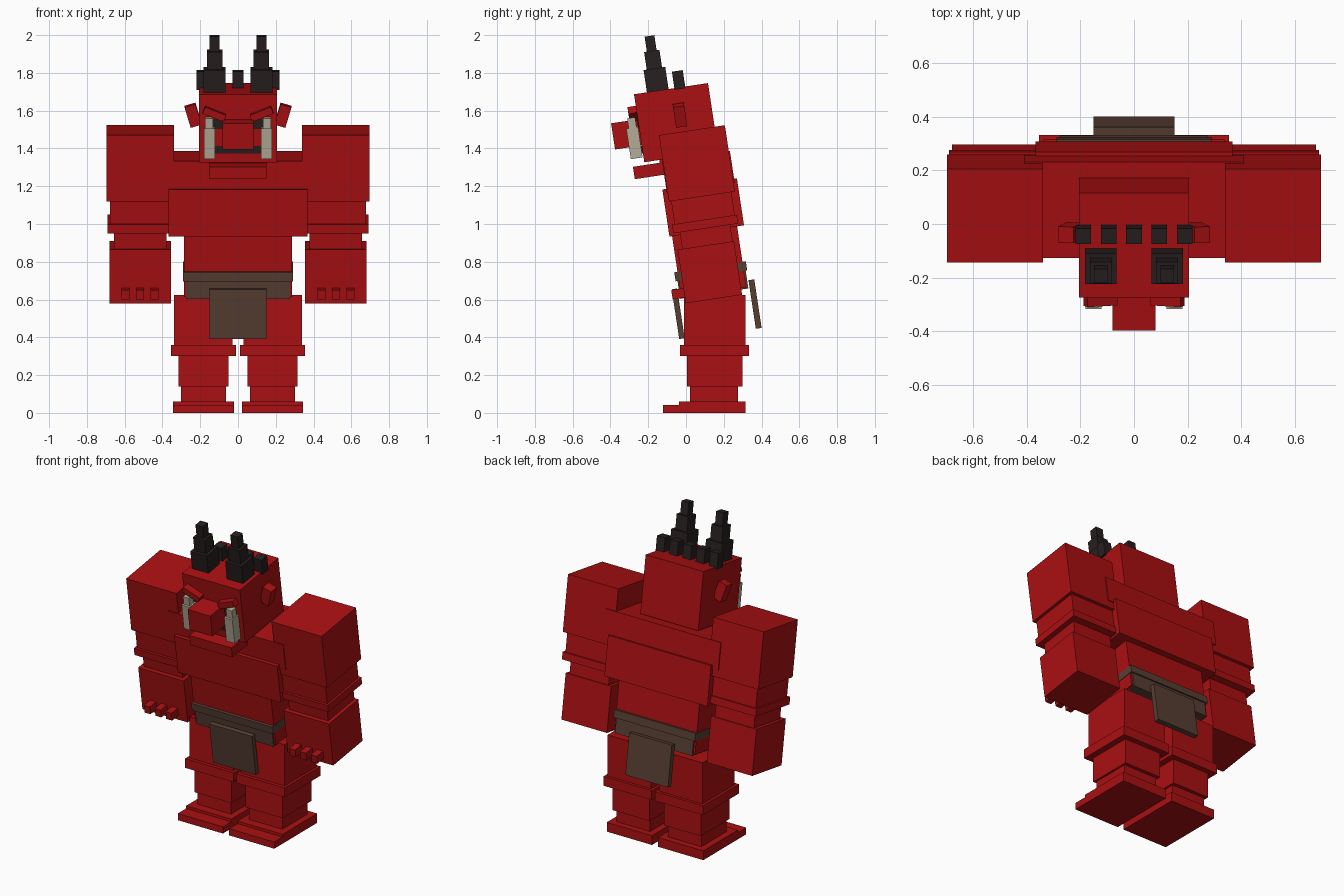
import bpy, bmesh
from mathutils import Matrix, Vector

LEAN = Matrix.Rotation(0.15, 4, 'X')   # forward lean of the whole upper body
UPRIGHT = Matrix.Identity(4)


def material(name, rgb):
    m = bpy.data.materials.new(name)
    m.diffuse_color = (*rgb, 1)
    return m


RED = material("red_skin", (0.40, 0.005, 0.006))
BROWN = material("brown_leather", (0.095, 0.048, 0.032))
BLACK = material("black_horn", (0.020, 0.014, 0.014))
IVORY = material("ivory", (0.46, 0.41, 0.31))


def box(name, x, y, z, mat=RED, frame=LEAN, roll=0.0):
    """Box from (min, max) ranges, rolled about its own y axis, placed in frame."""
    ranges = (x, y, z)
    centre = Vector([(a + b) / 2 for a, b in ranges])
    size = [b - a for a, b in ranges]
    bm = bmesh.new()
    bmesh.ops.create_cube(bm, size=1, matrix=frame @ Matrix.Translation(centre)
                          @ Matrix.Rotation(roll, 4, 'Y') @ Matrix.Diagonal((*size, 1)))
    mesh = bpy.data.meshes.new(name)
    bm.to_mesh(mesh)
    bm.free()
    mesh.materials.append(mat)
    ob = bpy.data.objects.new(name, mesh)
    bpy.context.collection.objects.link(ob)


def pair(name, x, y, z, mat=RED, frame=LEAN, roll=0.0):
    """The same box on both sides of the body."""
    box("left_" + name, x, y, z, mat, frame, roll)
    box("right_" + name, (-x[1], -x[0]), y, z, mat, frame, -roll)


def around(c, half):
    return (c - half, c + half)


# Legs and feet (upright)
LEG = 0.183
for name, half, y, z in (
        ("thigh", 0.155, (-0.01, 0.315), (0.35, 0.625)),
        ("knee_band", 0.172, (-0.032, 0.333), (0.30, 0.36)),
        ("shin", 0.132, (0.005, 0.298), (0.14, 0.31)),
        ("ankle", 0.119, (0.02, 0.275), (0.05, 0.14)),
        ("foot", 0.161, (-0.037, 0.315), (0, 0.06)),
        ("toes", 0.161, (-0.122, -0.037), (0, 0.043))):
    pair(name, around(LEG, half), y, z, RED, UPRIGHT)

# Torso
box("shoulders", (-0.41, 0.41), (0.074, 0.437), (1.167, 1.337))
box("chest", (-0.367, 0.367), (0.053, 0.452), (0.936, 1.188))
box("belly", (-0.287, 0.287), (0.067, 0.415), (0.61, 0.94))

# Belt and loincloth
box("belt", (-0.29, 0.29), (0.05, 0.433), (0.697, 0.746), BROWN)
box("lower_belt", (-0.275, 0.275), (0.06, 0.425), (0.602, 0.697), BROWN)
box("front_flap", (-0.152, 0.152), (0.023, 0.052), (0.392, 0.658), BROWN)
box("back_flap", (-0.152, 0.152), (0.432, 0.463), (0.385, 0.645), BROWN)

# Arms
ARM = 0.518
for name, half, y, z in (
        ("upper_arm", 0.179, (0.078, 0.431), (1.12, 1.475)),
        ("elbow", 0.16, (0.09, 0.412), (0.99, 1.12)),
        ("arm_band", 0.173, (0.076, 0.423), (0.95, 0.997)),
        ("wrist", 0.139, (0.11, 0.38), (0.855, 0.95)),
        ("forearm", 0.162, (0.085, 0.387), (0.574, 0.861))):
    pair(name, around(ARM, half), y, z)
for i in (-1, 0, 1):
    pair(f"knuckle_{i + 2}", around(ARM + i * 0.077, 0.021), (0.02, 0.10), (0.605, 0.655))

# Head, jaw and snout
box("head", (-0.206, 0.206), (-0.02, 0.376), (1.345, 1.709))
box("jaw", (-0.15, 0.15), (-0.083, 0.10), (1.264, 1.33))
box("neck", (-0.15, 0.15), (0.06, 0.35), (1.30, 1.36))
box("snout", (-0.081, 0.081), (-0.163, 0.0), (1.435, 1.575))
box("mouth", (-0.127, 0.127), (-0.025, -0.018), (1.392, 1.432), BLACK)
pair("eye", (0.075, 0.14), (-0.025, -0.018), (1.525, 1.577), BLACK)
pair("brow", (0.065, 0.185), (-0.065, -0.01), (1.588, 1.626), RED, LEAN, -0.38)
pair("ear", around(0.238, 0.030), around(0.204, 0.03), around(1.563, 0.057), RED, LEAN, 0.29)

# Tusks
pair("tusk", (0.122, 0.181), (-0.088, -0.025), (1.372, 1.535), IVORY)
pair("tusk_tip", (0.132, 0.174), (-0.075, -0.033), (1.535, 1.588), IVORY)

# Stepped horns and the row of small spikes
for name, half, z in (("horn_base", 0.058, (1.70, 1.828)),
                      ("horn_middle", 0.041, (1.828, 1.922)),
                      ("horn_tip", 0.026, (1.922, 2.002))):
    pair(name, around(0.124, half), around(0.107, half), z, BLACK)
for i in range(-2, 3):
    box(f"spike_{i + 3}", around(i * 0.095, 0.029), (0.196, 0.254), (1.70, 1.797), BLACK)
